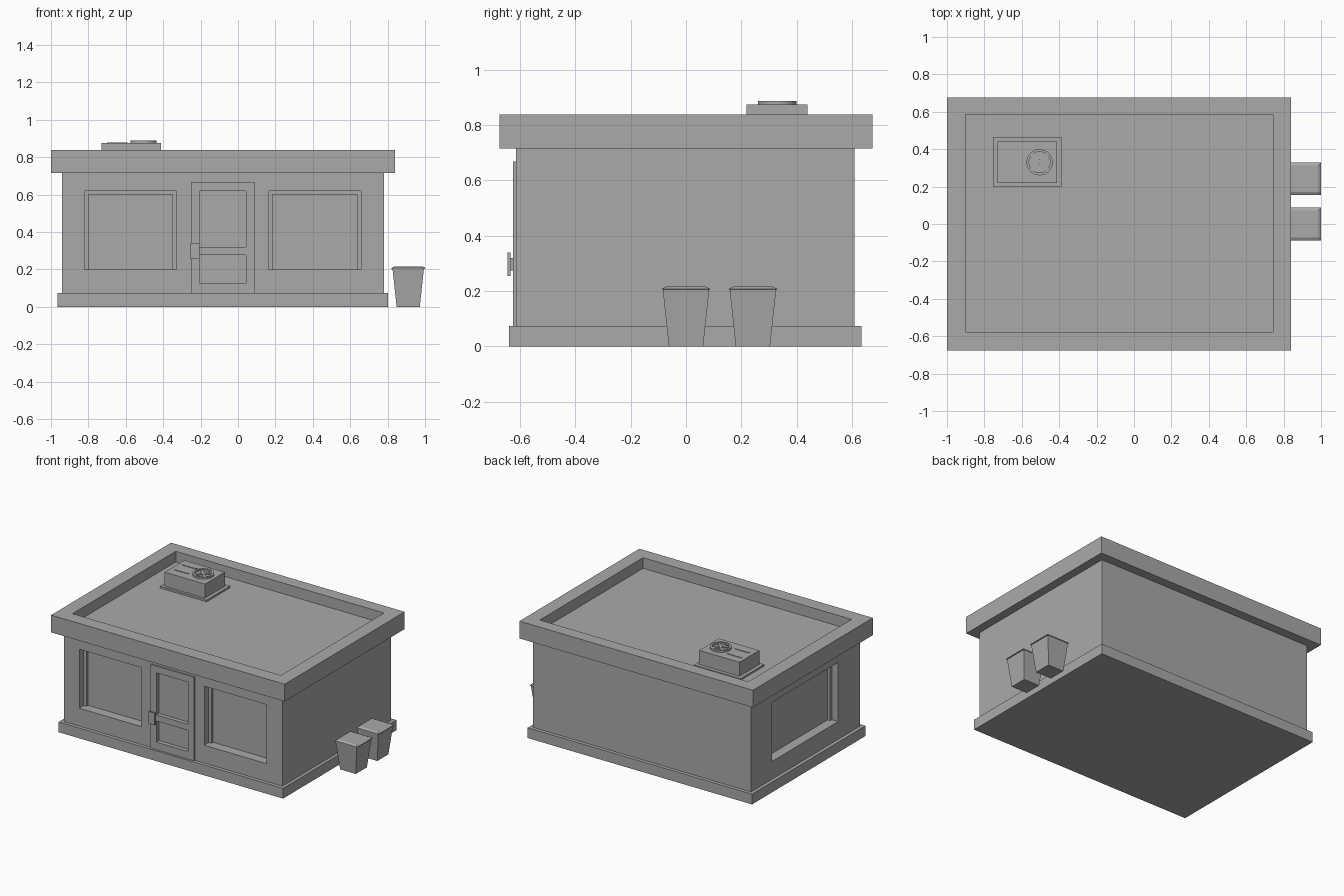
import bpy, bmesh, math
from mathutils import Matrix

cube = bpy.data.objects.get("Cube")
if cube:
    bpy.data.objects.remove(cube, do_unlink=True)

grey = bpy.data.materials.new("plain_grey")
grey.use_nodes = True
tone = (0.4, 0.4, 0.4, 1)
grey.diffuse_color = tone
grey.node_tree.nodes["Principled BSDF"].inputs["Base Color"].default_value = tone


def finish(name, bm):
    mesh = bpy.data.meshes.new(name)
    bmesh.ops.recalc_face_normals(bm, faces=bm.faces)
    bm.to_mesh(mesh)
    bm.free()
    mesh.materials.append(grey)
    obj = bpy.data.objects.new(name, mesh)
    bpy.context.collection.objects.link(obj)
    return obj


def box(name, x, y, z, top_inset=0.0):
    """Box from three (low, high) ranges; top_inset tapers the top face."""
    bm = bmesh.new()
    bmesh.ops.create_cube(bm, size=1)
    for v in bm.verts:
        inset = top_inset if v.co.z > 0 else 0
        for i, (low, high) in enumerate((x, y, z)):
            shift = inset if i < 2 else 0
            v.co[i] = high - shift if v.co[i] > 0 else low + shift
    return finish(name, bm)


def cylinder(name, centre, radius, z):
    bm = bmesh.new()
    bmesh.ops.create_cone(bm, cap_ends=True, segments=32, radius1=radius,
                          radius2=radius, depth=z[1] - z[0],
                          matrix=Matrix.Translation((*centre, sum(z) / 2)))
    return finish(name, bm)


def cut(target, cutters):
    """Carve the cutters out of the target and bake the result."""
    for cutter in cutters:
        mod = target.modifiers.new("cut", 'BOOLEAN')
        mod.operation, mod.solver, mod.object = 'DIFFERENCE', 'EXACT', cutter
    bpy.context.view_layer.update()
    graph = bpy.context.evaluated_depsgraph_get()
    baked = bpy.data.meshes.new_from_object(target.evaluated_get(graph))
    target.modifiers.clear()
    target.data = baked


# Building shell
WALL_X, WALL_Y = (-0.94, 0.78), (-0.615, 0.61)
WIN_Z = (0.2, 0.62)
DEPTH, FRAME = 0.07, 0.02
box("plinth", (-0.965, 0.803), (-0.64, 0.635), (0, 0.073))
walls = box("walls", WALL_X, WALL_Y, (0.05, 0.74))
roof = box("roof_parapet", (-1, 0.84), (-0.675, 0.675), (0.715, 0.838))
well = box("roof_cutter", (-0.9, 0.742), (-0.577, 0.585), (0.762, 1))
cut(roof, [well])

# Window recesses and their frames
front_windows = {"right": (-0.82, -0.33), "left": (0.165, 0.657)}
side_y = (-0.37, 0.375)
cutters = []
front_y = WALL_Y[0]
for side, (a, b) in front_windows.items():
    cutters.append(box("window_cutter", (a, b), (front_y - 0.1, front_y + DEPTH), WIN_Z))
    y = (front_y + DEPTH - FRAME, front_y + DEPTH + 0.01)
    box(side + "_window_frame_inner", (a - 0.01, a + FRAME), y, WIN_Z)
    box(side + "_window_frame_outer", (b - FRAME, b + 0.01), y, WIN_Z)
    box(side + "_window_frame_top", (a, b), y, (WIN_Z[1] - FRAME, WIN_Z[1] + 0.01))
side_x = WALL_X[0]
cutters.append(box("side_cutter", (side_x - 0.1, side_x + DEPTH), side_y, WIN_Z))
x = (side_x + DEPTH - FRAME, side_x + DEPTH + 0.01)
box("side_window_frame_front", x, (side_y[0] - 0.01, side_y[0] + FRAME), WIN_Z)
box("side_window_frame_back", x, (side_y[1] - FRAME, side_y[1] + 0.01), WIN_Z)
box("side_window_frame_top", x, side_y, (WIN_Z[1] - FRAME, WIN_Z[1] + 0.01))

# Door with two sunken panels and a pull handle
door = box("door", (-0.25, 0.09), (-0.625, -0.56), (0.06, 0.668))
panels = [box("panel_cutter", (-0.205, 0.043), (-0.7, -0.595), z)
          for z in ((0.32, 0.62), (0.127, 0.277))]
cut(door, panels)
cut(walls, cutters + panels)
box("door_handle_stem", (-0.24, -0.22), (-0.64, -0.62), (0.275, 0.32))
box("door_handle_plate", (-0.253, -0.205), (-0.645, -0.635), (0.255, 0.34))

# Rooftop cooling unit
box("cooler_tray", (-0.755, -0.387), (0.2, 0.465), (0.755, 0.775))
box("cooler_body", (-0.73, -0.412), (0.218, 0.44), (0.77, 0.875))
for i in range(2):
    y = 0.28 + i * 0.09
    box("cooler_vent", (-0.7, -0.59), (y, y + 0.012), (0.87, 0.879))
CENTRE = (-0.505, 0.33)
ring = cylinder("fan_ring", CENTRE, 0.07, (0.87, 0.888))
hole = cylinder("fan_cutter", CENTRE, 0.056, (0.877, 0.95))
cut(ring, [hole])
cylinder("fan_hub", CENTRE, 0.014, (0.872, 0.886))
for i in range(2):
    blade = box("fan_blade", (-0.058, 0.058), (-0.01, 0.01), (0.872, 0.884))
    blade.location = (*CENTRE, 0)
    blade.rotation_euler.z = math.radians(45 + 90 * i)

for helper in cutters + panels + [well, hole]:
    bpy.data.objects.remove(helper, do_unlink=True)

# Two tapered bins with chamfered lids
for name, y in (("front", 0.0), ("back", 0.242)):
    box(name + "_bin", (0.848, 0.972), (y - 0.062, y + 0.062), (0, 0.205), -0.022)
    box(name + "_bin_lid", (0.822, 1), (y - 0.087, y + 0.087), (0.203, 0.208))
    box(name + "_bin_lid_top", (0.822, 1), (y - 0.087, y + 0.087), (0.208, 0.216), 0.015)
